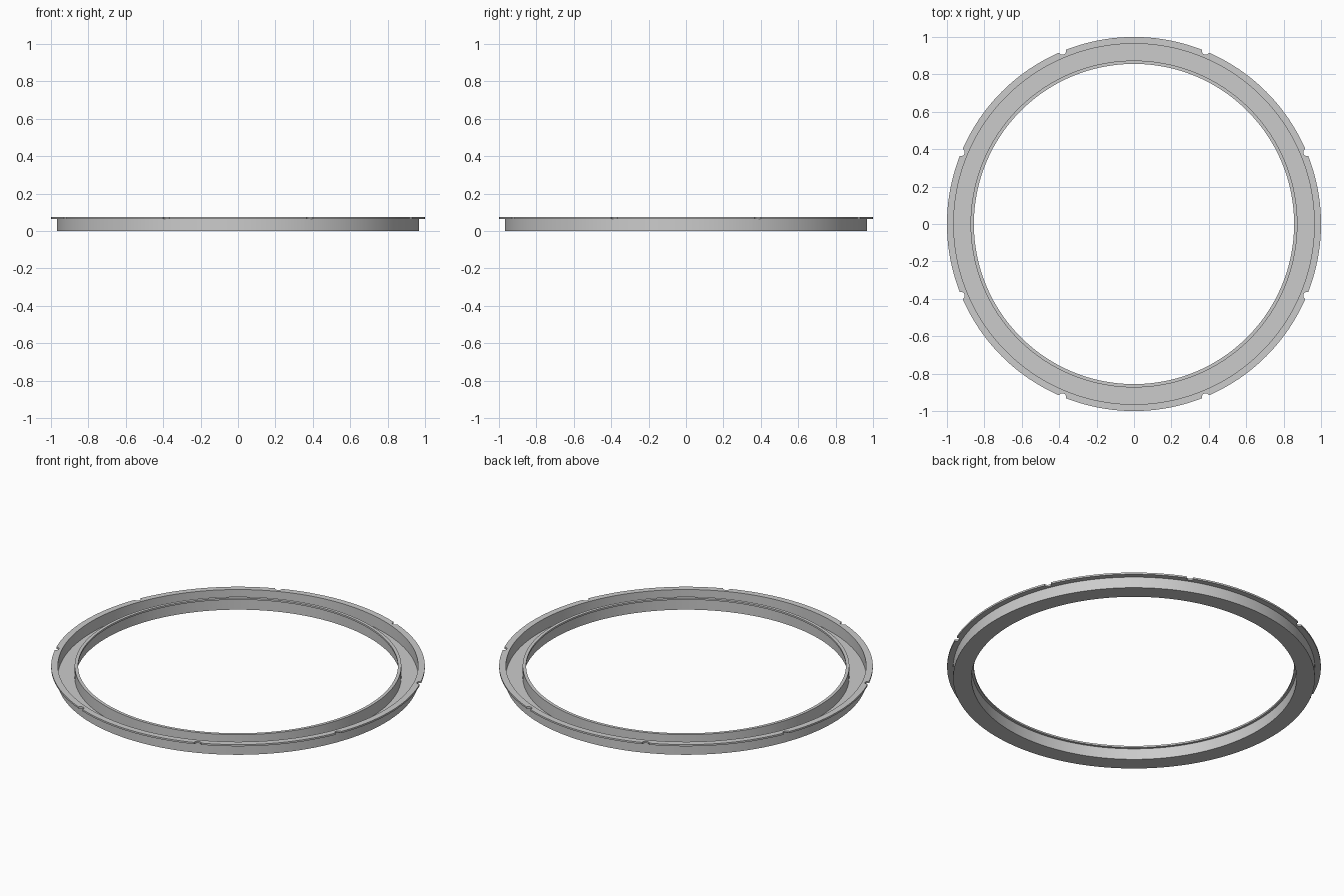
import bpy, bmesh, math

if "Cube" in bpy.data.objects:
    bpy.data.objects.remove(bpy.data.objects["Cube"])

# Plain grey material
grey = bpy.data.materials.new("light grey")
grey.diffuse_color = (0.6, 0.6, 0.6, 1)
grey.use_nodes = True
grey.node_tree.nodes["Principled BSDF"].inputs["Base Color"].default_value = grey.diffuse_color

TOP, LIP, FLOOR = 0.075, 0.065, 0.008
NOTCHES, NOTCH_R = 8, 0.019

# Channel cross-section (radius, height); radius 1.0 is the notched rim
profile = [
    (0.870, 0), (0.968, 0), (0.968, LIP), (1.0, LIP), (1.0, TOP),
    (0.964, TOP), (0.964, FLOOR), (0.874, FLOOR), (0.874, TOP),
    (0.856, TOP), (0.856, LIP), (0.870, LIP),
]

# Angles around the ring with the rim radius at each one
stations = []
step = 2 * math.pi / NOTCHES
half = math.asin(NOTCH_R)
for k in range(NOTCHES):
    mid = (k + 0.5) * step
    # rounded notch
    for i in range(13):
        u = math.pi * i / 12
        stations.append((mid - half * math.cos(u), 1 - NOTCH_R * math.sin(u)))
    # plain arc to the next notch
    arc = step - 2 * half
    for i in range(1, 20):
        stations.append((mid + half + arc * i / 20, 1.0))

# Sweep the cross-section around the ring
bm = bmesh.new()
rings = []
for angle, rim in stations:
    ring = []
    for r, z in profile:
        r = rim if r == 1.0 else r
        ring.append(bm.verts.new((r * math.cos(angle), r * math.sin(angle), z)))
    rings.append(ring)
n = len(profile)
for i, a in enumerate(rings):
    b = rings[(i + 1) % len(rings)]
    for j in range(n):
        k = (j + 1) % n
        bm.faces.new((a[j], b[j], b[k], a[k]))
bmesh.ops.recalc_face_normals(bm, faces=bm.faces)

mesh = bpy.data.meshes.new("channel_ring")
bm.to_mesh(mesh)
bm.free()
mesh.materials.append(grey)
ring_obj = bpy.data.objects.new("channel_ring", mesh)
bpy.context.collection.objects.link(ring_obj)
bpy.context.view_layer.objects.active = ring_obj
ring_obj.select_set(True)
bpy.ops.object.shade_smooth_by_angle(angle=math.radians(30))
